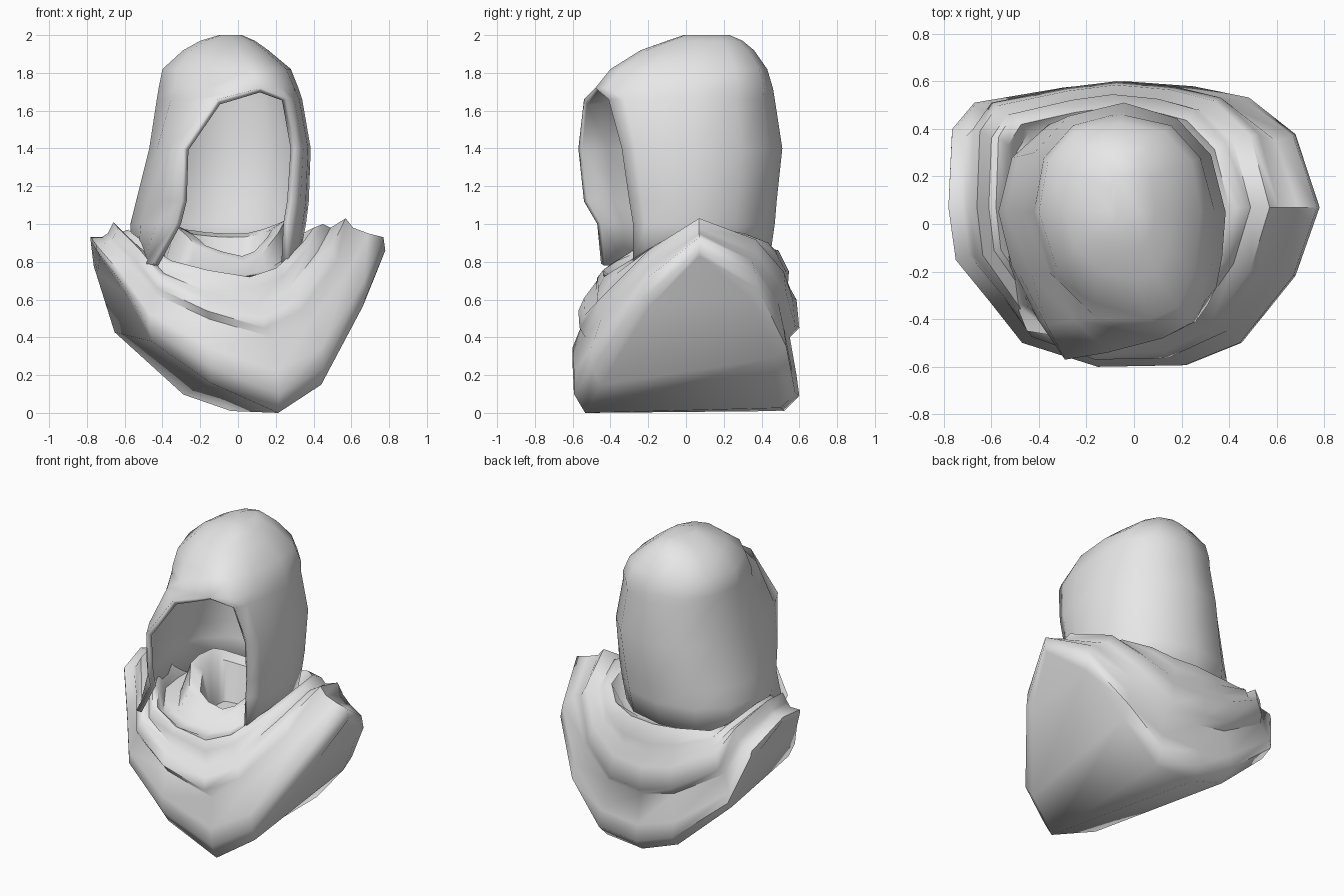
import bpy, bmesh, math
from mathutils import Vector

if "Cube" in bpy.data.objects:
    bpy.data.objects.remove(bpy.data.objects["Cube"], do_unlink=True)

cloth = bpy.data.materials.new("pale_grey_cloth")
cloth.use_nodes = True
colour = (0.8, 0.8, 0.8, 1)
cloth.diffuse_color = colour
cloth.node_tree.nodes["Principled BSDF"].inputs["Base Color"].default_value = colour


def finish(name, bm, thickness=0.0, angle=55):
    """Turn a bmesh into a named, smooth shaded cloth object."""
    mesh = bpy.data.meshes.new(name)
    bm.to_mesh(mesh)
    bm.free()
    obj = bpy.data.objects.new(name, mesh)
    bpy.context.collection.objects.link(obj)
    mesh.materials.append(cloth)
    if thickness:
        shell = obj.modifiers.new("cloth_thickness", "SOLIDIFY")
        shell.thickness = thickness
        shell.offset = -1
    bpy.ops.object.select_all(action="DESELECT")
    obj.select_set(True)
    bpy.context.view_layer.objects.active = obj
    bpy.ops.object.shade_smooth_by_angle(angle=math.radians(angle))
    return obj


# Draped cowl: saddle-shaped rings, high at the shoulders, low at front and back
MID_Y = 0.07

# Uneven outline shared by all rings: unit x, unit y, rise towards the shoulder
outline = [
    (1, 0, 1), (.87, .58, .74), (.62, .87, .34), (.32, .96, .02),
    (-.05, 1, 0), (-.38, .95, .1), (-.86, .83, .48), (-.98, .62, .84),
    (-1, 0, 1), (-.96, -.33, .94), (-.77, -.6, .7), (-.6, -.85, .43),
    (-.19, -1, .18), (.28, -.99, 0), (.58, -.85, .18), (.87, -.43, .68),
]
SIDES = len(outline)


def cowl_ring(bm, right_x, right_z, left_x, left_z, front_y, front_z, back_y, back_z):
    mid_x, radius = (left_x + right_x) / 2, (left_x - right_x) / 2
    ring = []
    for across, along, rise in outline:
        side_z = right_z if across < 0 else left_z
        low_z = back_z if along > 0 else front_z
        reach = back_y - MID_Y if along > 0 else MID_Y - front_y
        ring.append(bm.verts.new((mid_x + radius * across, MID_Y + reach * along,
                                  low_z + (side_z - low_z) * rise)))
    return ring


# right x, z; left x, z; front y, z; back y, z, from the hem inwards
cowl_rows = [
    (-.76, .88, .76, .83, -.54, .0, .52, .01),
    (-.78, .91, .78, .86, -.6, .1, .6, .09),
    (-.78, .93, .77, .93, -.6, .22, .585, .2),
    (-.72, .93, .69, .95, -.54, .4, .55, .4),
    (-.69, .95, .61, .98, -.57, .45, .6, .45),
    (-.66, 1.01, .57, 1.03, -.54, .52, .585, .6),
    (-.61, .96, .49, .98, -.48, .57, .54, .68),
    (-.58, .97, .45, 1.0, -.47, .66, .545, .75),
    (-.54, .92, .4, .98, -.44, .72, .49, .86),
    (-.5, .8, .33, .85, -.4, .72, .45, .85),
    (-.4, .8, .29, .85, -.33, .73, .38, .85),
    (-.34, 1.0, .25, 1.02, -.26, .8, .3, .95),
    (-.26, .96, .18, .97, -.2, .83, .22, .93),
    (-.2, .7, .12, .7, -.15, .7, .15, .7),
]
bm = bmesh.new()
rings = [cowl_ring(bm, *row) for row in cowl_rows]
for low, high in zip(rings, rings[1:]):
    for i in range(SIDES):
        j = (i + 1) % SIDES
        bm.faces.new((low[i], low[j], high[j], high[i]))
bm.faces.new(rings[-1])
# Underside: strips that join each back hem corner to the front one of like height
hem = rings[0]


def front_partner(i):
    return hem[(SIDES - i + (i > 3)) % SIDES]


for i in range(SIDES // 2):
    corners = [hem[i], hem[i + 1], front_partner(i + 1), front_partner(i)]
    bm.faces.new(list(dict.fromkeys(corners)))
bmesh.ops.recalc_face_normals(bm, faces=bm.faces)
finish("draped_cowl", bm)


# Hood: open rows that wrap from one edge of the face opening to the other
def bend(start, corner, end, fullness, steps=3):
    control = start.lerp(end, 0.5).lerp(corner, fullness)
    for k in range(steps):
        t = k / steps
        yield start.lerp(control, t).lerp(control.lerp(end, t), t)


def hood_row(bm, z, left_x, right_x, back_y, edge_left, edge_right):
    mid_y = 0.05
    mid_x = (left_x + right_x) / 2
    stops = [Vector(edge_left), Vector((left_x, mid_y)), Vector((mid_x, back_y)),
             Vector((right_x, mid_y)), Vector(edge_right)]
    corners = [Vector((left_x, edge_left[1])), Vector((left_x, back_y)),
               Vector((right_x, back_y)), Vector((right_x, edge_right[1]))]
    # The crown is full all round; beside the opening the right flank is nearly straight
    closed = edge_left == edge_right
    fullness = [1, 1, 1, .8] if closed else [.65, .85, .95, .45]
    path = []
    for start, corner, end, full in zip(stops, corners, stops[1:], fullness):
        path.extend(bend(start, corner, end, full))
    path.append(stops[-1])
    return [bm.verts.new((p.x, p.y, z)) for p in path]


# The two opening edges meet at the brow and stay joined above it
brow, crown, upper, top = (.12, -.48), (.07, -.4), (.0, -.24), (-.03, -.1)
hood_rows = [
    (.79, .32, -.56, .44, (.26, -.28), (-.45, -.45)),
    (1.0, .36, -.57, .47, (.27, -.28), (-.33, -.47)),
    (1.12, .375, -.54, .48, (.29, -.3), (-.3, -.54)),
    (1.4, .385, -.47, .51, (.31, -.34), (-.29, -.57)),
    (1.66, .34, -.43, .47, (.26, -.41), (-.11, -.54)),
    (1.72, .32, -.42, .46, brow, brow),
    (1.82, .28, -.4, .43, crown, crown),
    (1.92, .16, -.29, .36, upper, upper),
    (1.97, .09, -.2, .3, top, top),
    (2.0, .02, -.1, .23, (-.04, -.01), (-.04, -.01)),
]
bm = bmesh.new()
rows = [hood_row(bm, *row) for row in hood_rows]
for low, high in zip(rows, rows[1:]):
    for i in range(len(low) - 1):
        bm.faces.new((low[i], low[i + 1], high[i + 1], high[i]))
bm.faces.new(rows[-1][:-1])
bmesh.ops.remove_doubles(bm, verts=bm.verts, dist=0.0005)
finish("hood", bm, thickness=0.035)
